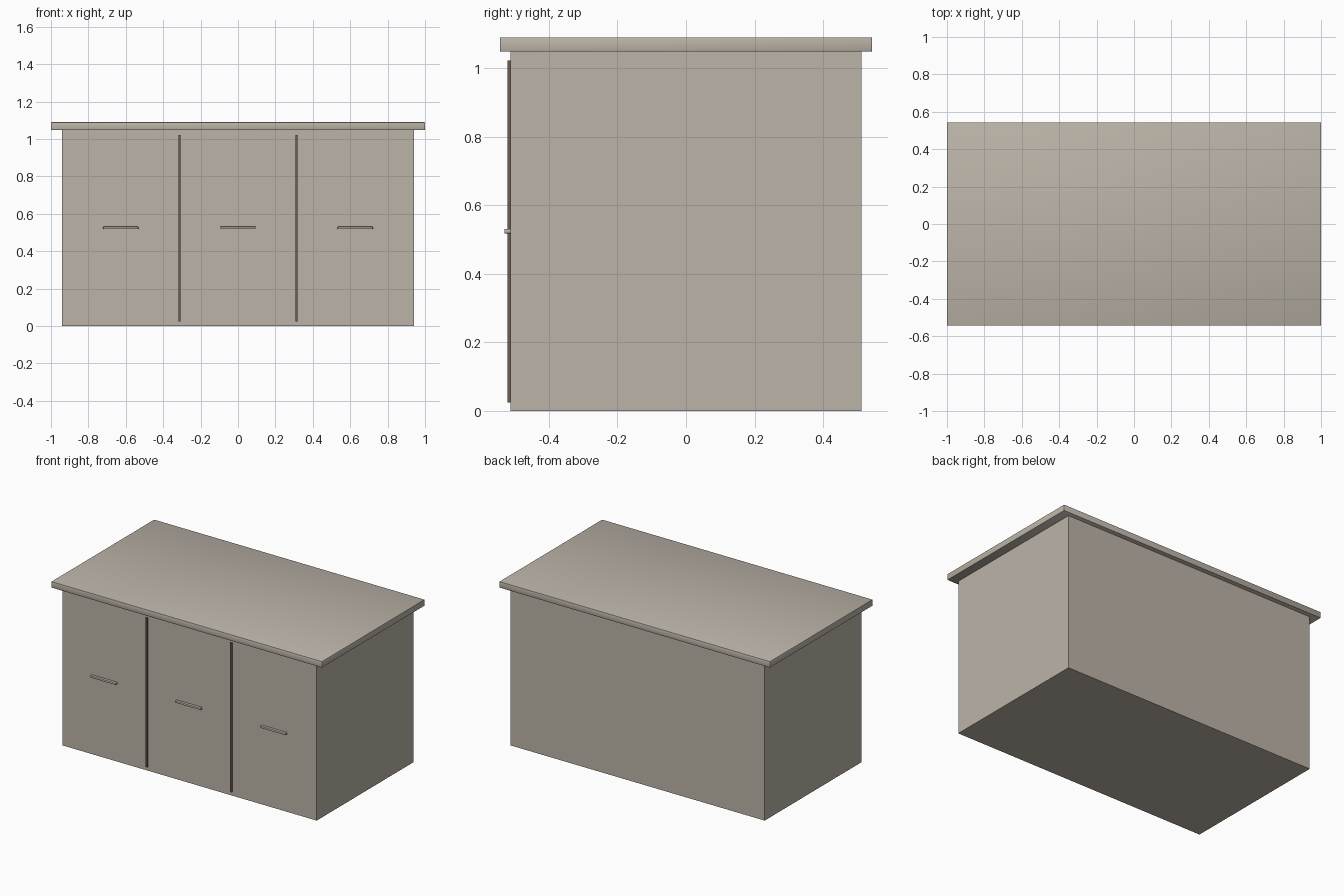
import bpy

if "Cube" in bpy.data.objects:
    bpy.data.objects.remove(bpy.data.objects["Cube"])


def material(name, color):
    m = bpy.data.materials.new(name)
    m.diffuse_color = (*color, 1.0)
    m.use_nodes = True
    m.node_tree.nodes["Principled BSDF"].inputs["Base Color"].default_value = m.diffuse_color
    return m


def box(name, x, y, z, mat, bevel=0.0):
    """Box spanning the (min, max) pairs x, y and z, with an optional rounded edge."""
    spans = (x, y, z)
    bpy.ops.mesh.primitive_cube_add(size=1, location=[(a + b) / 2 for a, b in spans])
    ob = bpy.context.object
    ob.name = name
    ob.scale = [b - a for a, b in spans]
    bpy.ops.object.transform_apply(location=False, rotation=False, scale=True)
    ob.data.materials.append(mat)
    if bevel:
        mod = ob.modifiers.new("rounded_edges", "BEVEL")
        mod.width = bevel
        mod.segments = 2
        bpy.ops.object.modifier_apply(modifier=mod.name)
        bpy.ops.object.shade_smooth_by_angle()
    return ob


beige = material("warm_beige", (0.50, 0.455, 0.39))
brown = material("dark_brown", (0.15, 0.11, 0.08))
metal = material("handle_grey_beige", (0.50, 0.47, 0.41))

# Cabinet body and overhanging worktop
box("cabinet_body", (-0.94, 0.94), (-0.512, 0.512), (0, 1.048), beige)
box("worktop", (-1, 1), (-0.543, 0.543), (1.048, 1.09), beige, 0.004)

# Dark strips between the three doors
for side, x in (("left", -0.313), ("right", 0.313)):
    box(f"door_divider_{side}", (x - 0.006, x + 0.006), (-0.521, -0.509), (0.025, 1.022), brown)

# One horizontal bar handle on each door
for side, x in (("left", -0.627), ("middle", 0), ("right", 0.627)):
    box(f"door_handle_{side}", (x - 0.094, x + 0.094), (-0.53, -0.511), (0.518, 0.531), metal, 0.002)
